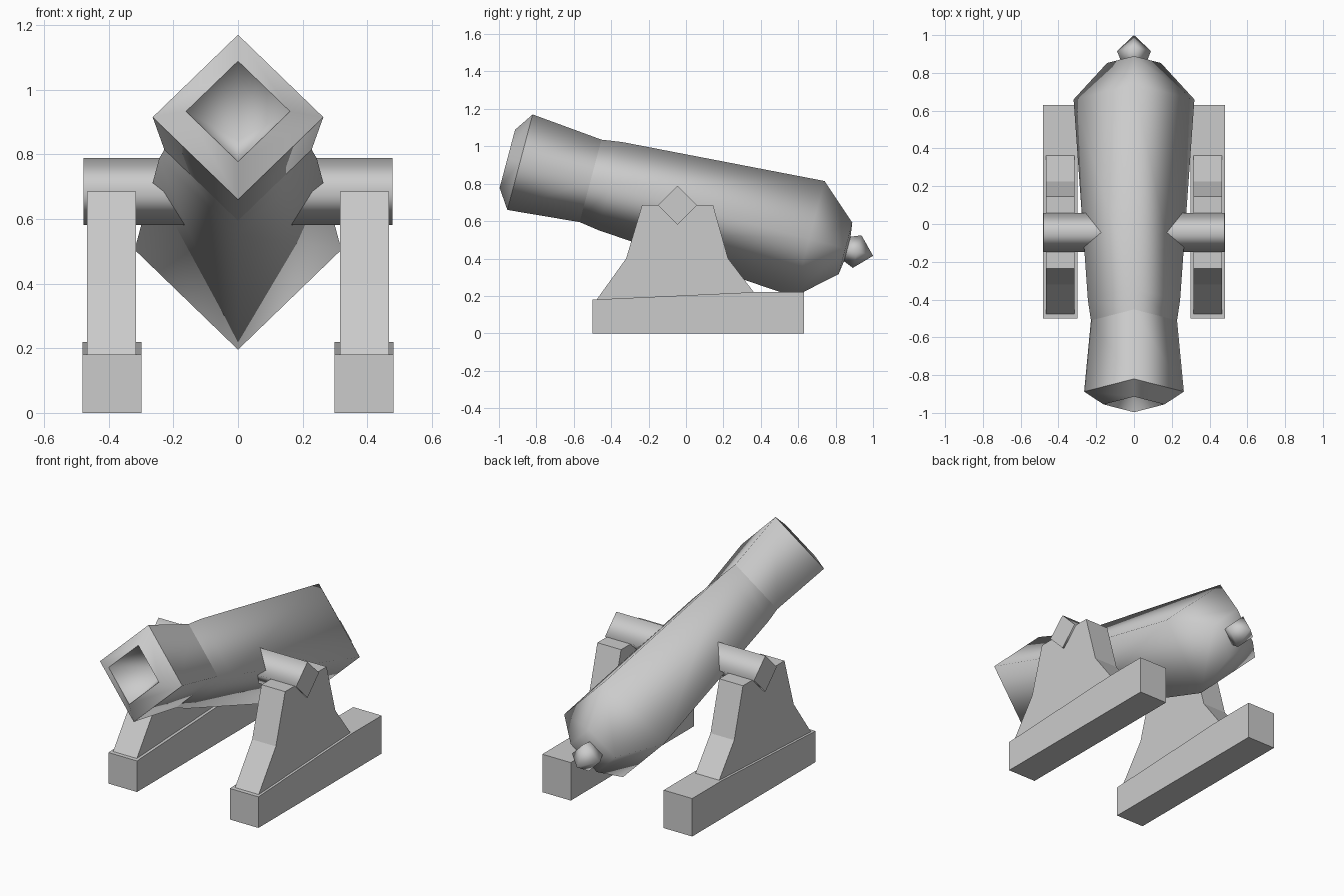
import bpy
import bmesh
import math
from mathutils import Vector

cube = bpy.data.objects.get("Cube")
if cube:
    bpy.data.objects.remove(cube, do_unlink=True)

iron = bpy.data.materials.new("grey_iron")
iron.use_nodes = True
GREY = (0.6, 0.6, 0.6, 1)
iron.diffuse_color = GREY
iron.node_tree.nodes["Principled BSDF"].inputs["Base Color"].default_value = GREY


def finish(name, bm):
    bmesh.ops.recalc_face_normals(bm, faces=bm.faces)
    mesh = bpy.data.meshes.new(name)
    bm.to_mesh(mesh)
    bm.free()
    mesh.materials.append(iron)
    obj = bpy.data.objects.new(name, mesh)
    bpy.context.collection.objects.link(obj)
    return obj


def lathe(name, origin, axis, side, profile, sharp=()):
    """Four-sided turned part; profile holds (distance, radius), sharp holds ring indices."""
    bm = bmesh.new()
    axis, side = Vector(axis).normalized(), Vector(side)
    up = side.cross(axis)
    rings = []
    for dist, radius in profile:
        centre = Vector(origin) + axis * dist
        if radius == 0:
            rings.append([bm.verts.new(centre)] * 4)
        else:
            rings.append([bm.verts.new(centre + radius * (side * math.cos(a) + up * math.sin(a)))
                          for a in (i * math.pi / 2 for i in range(4))])
    for lower, upper in zip(rings, rings[1:]):
        for i in range(4):
            j = (i + 1) % 4
            corners = [lower[i], lower[j], upper[j], upper[i]]
            face = bm.faces.new(list(dict.fromkeys(corners)))
            face.smooth = True
    for k in sharp:
        for i in range(4):
            bm.edges.get((rings[k][i], rings[k][(i + 1) % 4])).smooth = False
    return finish(name, bm)


def slab(name, outline, x0, x1):
    """Side outline of (y, z) points extruded across x."""
    bm = bmesh.new()
    face = bm.faces.new([bm.verts.new((x0, y, z)) for y, z in outline])
    new = bmesh.ops.extrude_face_region(bm, geom=[face])["geom"]
    verts = [v for v in new if isinstance(v, bmesh.types.BMVert)]
    bmesh.ops.translate(bm, verts=verts, vec=(x1 - x0, 0, 0))
    return finish(name, bm)


# Tilted barrel with hollow muzzle and rounded breech
MUZZLE = (0, -0.8875, 0.915)
AXIS = (0, 0.9666, -0.2563)
lathe("barrel", MUZZLE, AXIS, (1, 0, 0),
      [(0.28, 0), (-0.07, 0.161), (0, 0.264), (0.39, 0.228), (0.5, 0.244),
       (1.6, 0.32), (1.8, 0.1425), (1.82, 0)], sharp=(1, 2, 3))

# Knob behind the breech
lathe("breech_knob", MUZZLE, AXIS, (1, 0, 0),
      [(1.79, 0), (1.79, 0.06), (1.865, 0.09), (1.953, 0)])

# Trunnion bar through the barrel
lathe("trunnion", (0, -0.045, 0.685), (1, 0, 0), (0, 1, 0),
      [(-0.478, 0), (-0.478, 0.104), (0.478, 0.104), (0.478, 0)], sharp=(1, 2))

# Carriage: a cheek standing on a foot at each side
CHEEK = [(-0.485, 0.17), (-0.32, 0.40), (-0.235, 0.685), (0.145, 0.685),
         (0.225, 0.40), (0.37, 0.21)]
FOOT = [(-0.5, 0), (-0.5, 0.18), (0.36, 0.22), (0.63, 0.22), (0.63, 0)]
for label, s in (("left", 1), ("right", -1)):
    slab(label + "_cheek", CHEEK, s * 0.315, s * 0.467)
    slab(label + "_foot", FOOT, s * 0.298, s * 0.481)
